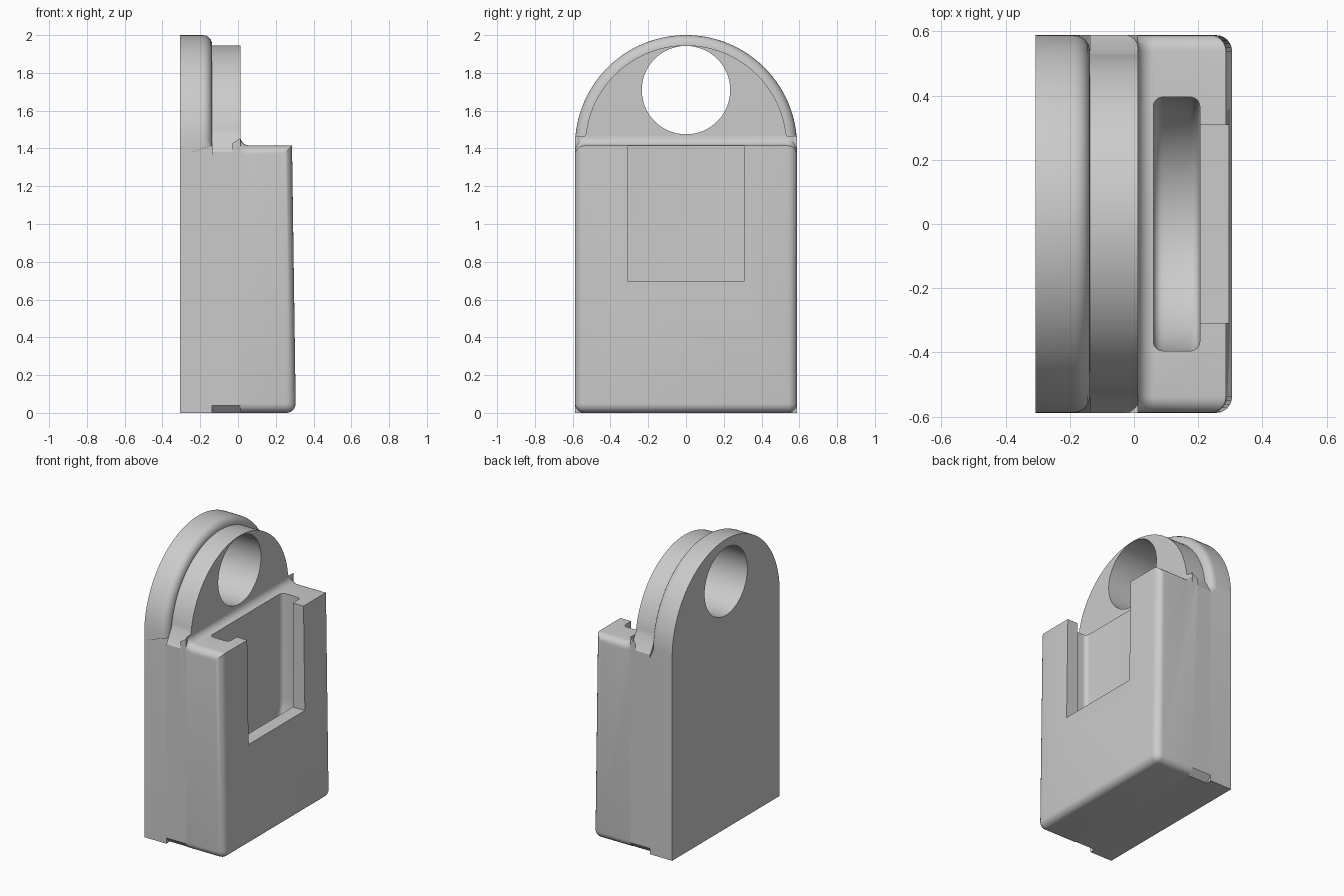
import bpy, bmesh, math
from mathutils import Vector

if "Cube" in bpy.data.objects:
    bpy.data.objects.remove(bpy.data.objects["Cube"], do_unlink=True)

grey = bpy.data.materials.new("plain grey")
grey.use_nodes = True
grey.diffuse_color = (0.6, 0.6, 0.6, 1)
grey.node_tree.nodes["Principled BSDF"].inputs["Base Color"].default_value = (0.6, 0.6, 0.6, 1)

BACK, STEP, SHELF, FRONT = -0.306, -0.137, 0.012, 0.306
HALF, SPRING, TOP = 0.588, 1.412, 1.415
ROUND = 0.05


def arc(cx, cy, r, start, end, n):
    """Points along an arc, angles in degrees."""
    angles = [math.radians(start + (end - start) * i / n) for i in range(n + 1)]
    return [(cx + r * math.cos(a), cy + r * math.sin(a)) for a in angles]


def extrude(name, points, direction, bevel_rule=None, radius=ROUND):
    """Extrude a closed 3D outline and round the edges picked by the rule."""
    bm = bmesh.new()
    face = bm.faces.new([bm.verts.new(p) for p in points])
    out = bmesh.ops.extrude_face_region(bm, geom=[face], use_keep_orig=True)
    moved = [v for v in out["geom"] if isinstance(v, bmesh.types.BMVert)]
    bmesh.ops.translate(bm, verts=moved, vec=Vector(direction))
    bmesh.ops.recalc_face_normals(bm, faces=bm.faces[:])
    if bevel_rule:
        edges = [e for e in bm.edges if bevel_rule(e.verts[0].co, e.verts[1].co)]
        bmesh.ops.bevel(bm, geom=edges, offset=radius, segments=6,
                        profile=0.5, affect='EDGES', clamp_overlap=False)
    mesh = bpy.data.meshes.new(name)
    bm.to_mesh(mesh)
    bm.free()
    mesh.materials.append(grey)
    obj = bpy.data.objects.new(name, mesh)
    bpy.context.collection.objects.link(obj)
    return obj


def activate(obj):
    bpy.ops.object.select_all(action='DESELECT')
    obj.select_set(True)
    bpy.context.view_layer.objects.active = obj


def cut(obj, cutter):
    mod = obj.modifiers.new("cut", 'BOOLEAN')
    mod.operation, mod.solver, mod.object = 'DIFFERENCE', 'EXACT', cutter
    activate(obj)
    bpy.ops.object.modifier_apply(modifier=mod.name)


def slab(name, outline, x0, x1, rule=None, radius=ROUND):
    return extrude(name, [(x0, y, z) for y, z in outline], (x1 - x0, 0, 0), rule, radius)


# Arched back plate with a rounded front rim
outline = [(-HALF, 0), (HALF, 0), (HALF, 1.36)]
outline += arc(0, SPRING, HALF, 0, 180, 64) + [(-HALF, 1.36)]
back_plate = slab("back_plate", outline, BACK, STEP,
                  lambda a, b: min(a.x, b.x) > STEP - 0.001 and min(a.z, b.z) > 1.4)

# Smaller arched boss, flared at its foot
boss_arc = arc(0, SPRING, 0.534, 7, 173, 64)
outline = [(-0.548, 0), (0.548, 0), (HALF, 0.04), (HALF, 1.38)]
outline += boss_arc + [(-HALF, 1.38), (-HALF, 0.04)]
arched_boss = slab("arched_boss", outline, STEP, SHELF)

# Pocket body with a slightly leaning front and a cove up to the boss
cove = arc(SHELF + ROUND, TOP + ROUND, ROUND, 270, 180, 8)
outline = [(SHELF, 0), (FRONT, 0), (0.286, TOP)] + cove


def body_edges(a, b):
    side = abs(a.y) > HALF - 0.001 and a.y * b.y > 0
    joint = max(a.x, b.x) < SHELF + 0.001
    bottom_front = max(a.z, b.z) < 0.001 and min(a.x, b.x) > 0.2
    return (side and not joint) or bottom_front


pocket_body = extrude("pocket_body", [(x, -HALF, z) for x, z in outline],
                      (0, 2 * HALF, 0), body_edges)

# Round hole through plate and boss
hole = slab("hole_cutter", arc(0, 1.709, 0.234, 0, 354.375, 63), -0.5, 0.5)
cut(back_plate, hole)
cut(arched_boss, hole)

# Round-bottomed pocket, open at the top
outline = [(0.395, 1.6), (-0.395, 1.6)] + arc(0, 0.69, 0.395, 180, 360, 40)
pocket = slab("pocket_cutter", outline, 0.06, 0.205,
              lambda a, b: abs(a.x - b.x) < 0.001, 0.03)
cut(pocket_body, pocket)

# Window in the front of the pocket
outline = [(-0.308, 0.695), (0.308, 0.695), (0.308, 1.6), (-0.308, 1.6)]
window = slab("window_cutter", outline, 0.14, 0.5)
cut(pocket_body, window)

for cutter in (hole, pocket, window):
    bpy.data.objects.remove(cutter, do_unlink=True)

for part in (back_plate, arched_boss, pocket_body):
    activate(part)
    bpy.ops.object.shade_smooth_by_angle(angle=math.radians(30))
